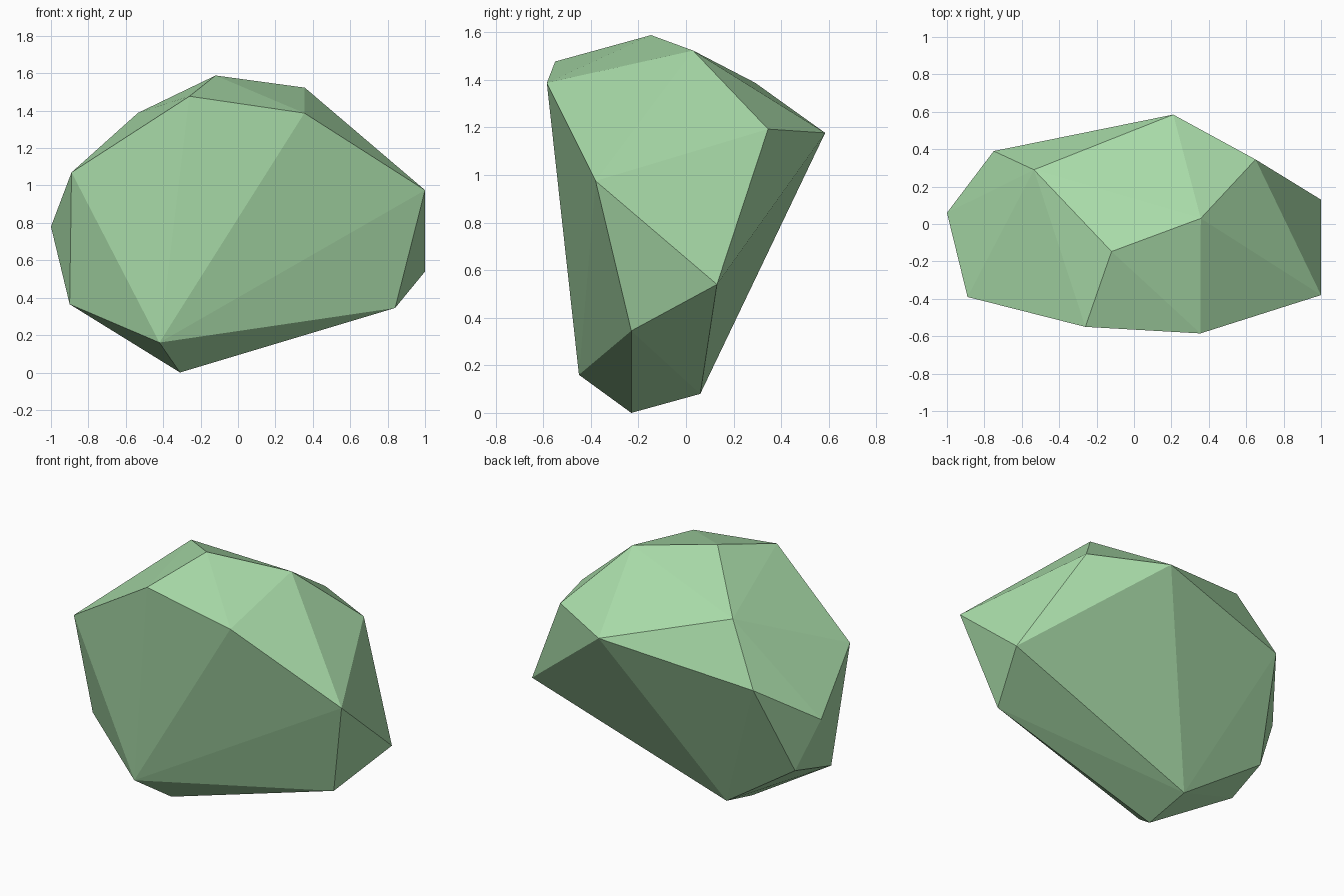
import bpy, bmesh

# Corner points of the faceted rock, from the bottom up
CORNERS = [
    (-0.31, -0.23, 0.0), (-0.33, 0.06, 0.08), (-0.42, -0.45, 0.16),
    (0.84, -0.23, 0.345), (-0.90, -0.185, 0.365), (-0.857, 0.12, 0.437),
    (1.0, 0.13, 0.54), (-1.0, 0.06, 0.78), (1.0, -0.38, 0.975),
    (-0.75, 0.39, 1.024), (-0.89, -0.39, 1.07), (0.21, 0.585, 1.177),
    (0.65, 0.345, 1.193), (0.355, -0.585, 1.387), (-0.535, 0.29, 1.388),
    (-0.26, -0.55, 1.477), (0.357, 0.03, 1.523), (-0.12, -0.147, 1.588),
]

# Rock: convex hull wrapped around the corners
bm = bmesh.new()
for co in CORNERS:
    bm.verts.new(co)
bmesh.ops.convex_hull(bm, input=bm.verts)
bmesh.ops.recalc_face_normals(bm, faces=bm.faces)
mesh = bpy.data.meshes.new("rock")
bm.to_mesh(mesh)
bm.free()
rock = bpy.data.objects.new("rock", mesh)
bpy.context.collection.objects.link(rock)

# Green stone colour
green = bpy.data.materials.new("green_stone")
green.diffuse_color = (0.4, 0.72, 0.4, 1)
mesh.materials.append(green)
